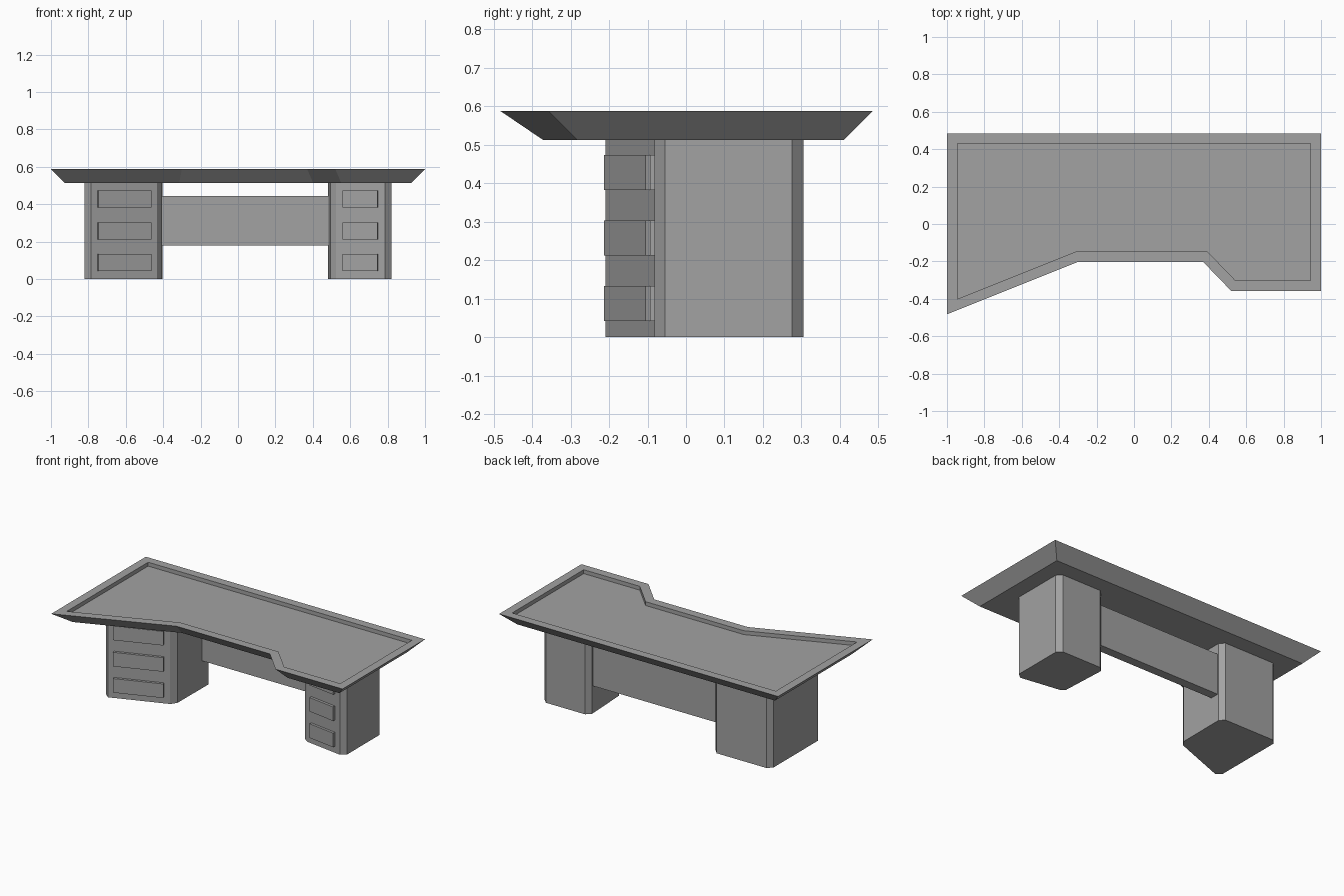
import bpy
import bmesh
from mathutils import Vector

cube = bpy.data.objects.get("Cube")
if cube:
    bpy.data.objects.remove(cube, do_unlink=True)

grey = bpy.data.materials.new("desk grey")
grey.use_nodes = True
colour = (0.36, 0.36, 0.36, 1)
grey.diffuse_color = colour
grey.node_tree.nodes["Principled BSDF"].inputs["Base Color"].default_value = colour


def loft(name, rings):
    """Join (outline, height) rings into a closed solid."""
    bm = bmesh.new()
    loops = [[bm.verts.new((x, y, z)) for x, y in outline] for outline, z in rings]
    n = len(loops[0])
    for low, high in zip(loops, loops[1:]):
        for i in range(n):
            j = (i + 1) % n
            bm.faces.new((low[i], low[j], high[j], high[i]))
    bm.faces.new(loops[0][::-1])
    bm.faces.new(loops[-1])
    bmesh.ops.recalc_face_normals(bm, faces=bm.faces)
    mesh = bpy.data.meshes.new(name)
    bm.to_mesh(mesh)
    bm.free()
    mesh.materials.append(grey)
    obj = bpy.data.objects.new(name, mesh)
    bpy.context.collection.objects.link(obj)
    return obj


def inset(outline, distance):
    """Move every side of a counter-clockwise outline inwards."""
    pts = [Vector(p) for p in outline]
    result = []
    for i, p in enumerate(pts):
        a = (p - pts[i - 1]).normalized()
        b = (pts[(i + 1) % len(pts)] - p).normalized()
        na, nb = Vector((-a.y, a.x)), Vector((-b.y, b.x))
        result.append(p + (na + nb) * distance / (1 + na.dot(nb)))
    return result


# Desktop with sloping underside and a shallow recess inside the rim
top_z, under_z, leg_z = 0.588, 0.512, 0.512
top = [(-1, -0.483), (-0.3, -0.203), (0.37, -0.203), (0.52, -0.358),
       (1, -0.358), (1, 0.485), (-1, 0.485)]
rim = inset(top, 0.055)
loft("desktop", [(inset(top, 0.076), under_z), (top, top_z),
                 (rim, top_z), (rim, top_z - 0.025)])

# Pedestals with chamfered corners and angled fronts
right_side = [(-0.82, -0.18), (-0.785, -0.209), (-0.433, -0.076), (-0.407, -0.04),
              (-0.405, 0.275), (-0.433, 0.305), (-0.79, 0.305), (-0.82, 0.275)]
left_side = [(0.495, -0.02), (0.525, -0.043), (0.787, -0.082), (0.82, -0.055),
             (0.82, 0.275), (0.79, 0.305), (0.51, 0.305), (0.48, 0.275)]
loft("right_pedestal", [(right_side, 0), (right_side, leg_z)])
loft("left_pedestal", [(left_side, 0), (left_side, leg_z)])


def drawers(name, start, end, x_from, x_to):
    """Three raised drawer fronts on the face running from start to end."""
    start, end = Vector(start), Vector(end)
    along = end - start
    out = Vector((along.y, -along.x)).normalized() * 0.017
    a = start + along * (x_from - start.x) / along.x
    b = start + along * (x_to - start.x) / along.x
    outline = [a + out, b + out, b - out * 0.2, a - out * 0.2]
    for i in range(3):
        z = 0.042 + 0.17 * i
        loft(f"{name}_{i + 1}", [(outline, z), (outline, z + 0.091)])


drawers("right_drawer", right_side[1], right_side[2], -0.752, -0.468)
drawers("left_drawer", left_side[1], left_side[2], 0.56, 0.748)

# Modesty panel between the pedestals
panel = [(-0.42, 0.21), (0.495, 0.21), (0.495, 0.268), (-0.42, 0.268)]
loft("modesty_panel", [(panel, 0.178), (panel, 0.445)])
